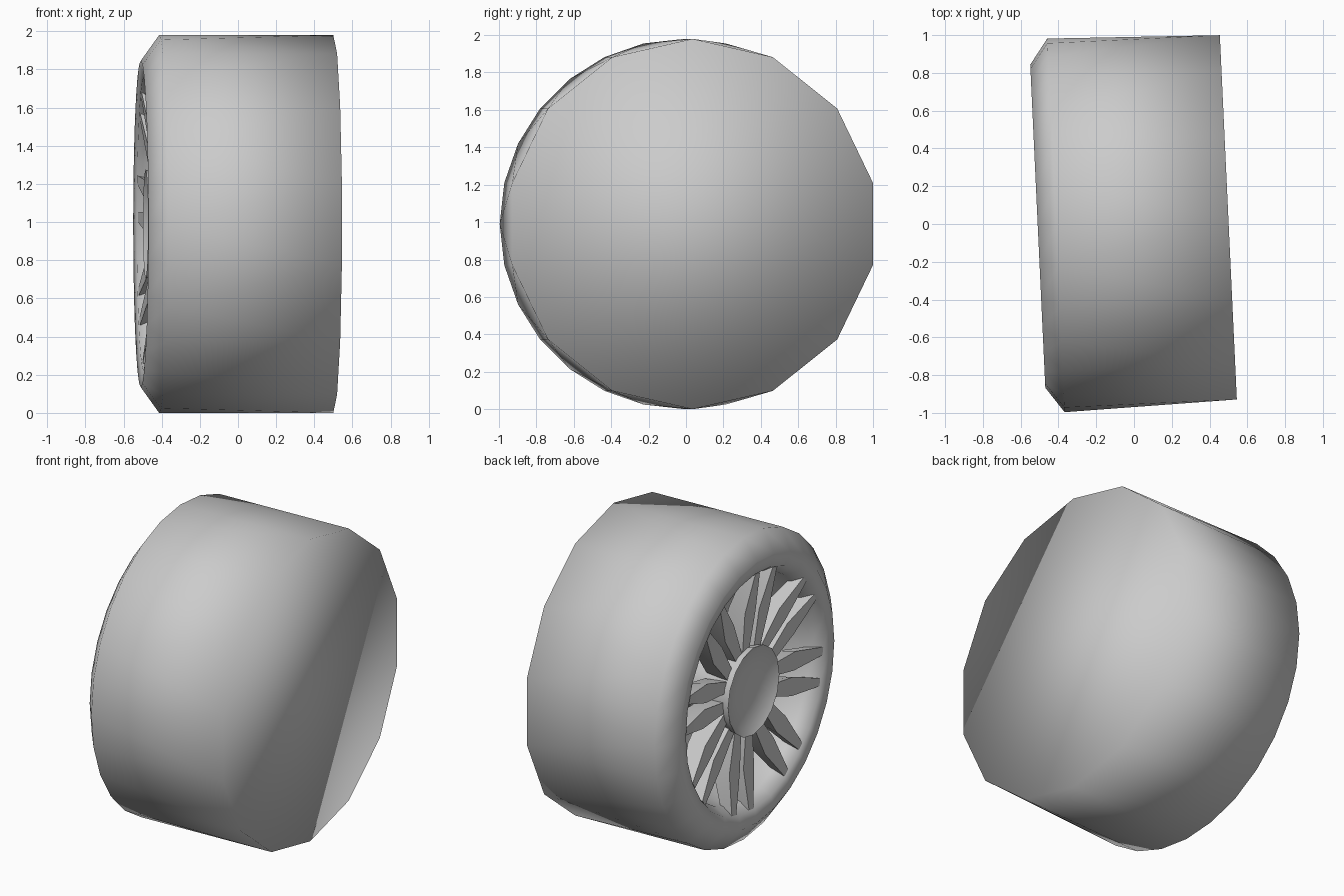
import bpy, bmesh, math
from mathutils import Matrix

if "Cube" in bpy.data.objects:
    bpy.data.objects.remove(bpy.data.objects["Cube"])

TILT = math.radians(2.67)
PLACE = Matrix.Translation((0, 0.012, 0.99)) @ Matrix.Rotation(TILT, 4, 'Z')

grey = bpy.data.materials.new("plain_grey")
grey.diffuse_color = (0.6, 0.6, 0.6, 1)
grey.use_nodes = True
grey.node_tree.nodes["Principled BSDF"].inputs["Base Color"].default_value = grey.diffuse_color


def ring(bm, r, x, n):
    """Circle of n points around the x axis, one point at the top."""
    step = 2 * math.pi / n
    return [bm.verts.new((x, r * math.cos(math.pi / 2 + i * step),
                          r * math.sin(math.pi / 2 + i * step))) for i in range(n)]


def bridge(bm, a, b):
    n = len(a)
    for i in range(n):
        j = (i + 1) % n
        bm.faces.new((a[i], a[j], b[j], b[i]))


def finish(bm, name, angle):
    bmesh.ops.recalc_face_normals(bm, faces=bm.faces)
    bm.transform(PLACE)
    me = bpy.data.meshes.new(name)
    bm.to_mesh(me)
    bm.free()
    me.materials.append(grey)
    ob = bpy.data.objects.new(name, me)
    bpy.context.collection.objects.link(ob)
    bpy.ops.object.select_all(action='DESELECT')
    ob.select_set(True)
    bpy.context.view_layer.objects.active = ob
    if angle is None:
        bpy.ops.object.shade_smooth()
    else:
        bpy.ops.object.shade_smooth_by_angle(angle=math.radians(angle))


# Tyre with recessed rim barrel: 28 sides outside, 14 on the closed inner side
bm = bmesh.new()
profile = [(0.99, -0.414), (0.856, -0.51), (0.77, -0.495), (0.725, -0.42), (0.68, -0.12)]
rings = [ring(bm, r, x, 28) for r, x in profile]
for a, b in zip(rings, rings[1:]):
    bridge(bm, a, b)
bm.faces.new(rings[-1])
back = ring(bm, 0.99, 0.5, 14)
shoulder = rings[0]
for i in range(14):
    j = (i + 1) % 14
    l0, l1, l2 = shoulder[2 * i], shoulder[2 * i + 1], shoulder[(2 * i + 2) % 28]
    bm.faces.new((back[i], l0, l1))
    bm.faces.new((back[i], l1, back[j]))
    bm.faces.new((back[j], l1, l2))
bm.faces.new(back)
finish(bm, "tyre", None)

# Dished hub
bm = bmesh.new()
rings = [ring(bm, r, x, 16) for r, x in
         [(0.12, -0.43), (0.24, -0.455), (0.285, -0.485), (0.27, -0.42), (0.2, -0.12)]]
for a, b in zip(rings, rings[1:]):
    bridge(bm, a, b)
bm.faces.new(rings[0])
finish(bm, "hub", 40)

# Eight pairs of blade spokes: radius, offset from pair centre, width, front x, back x
bm = bmesh.new()
sections = [(0.24, 0.062, 0.07, -0.44, -0.28),
            (0.50, 0.080, 0.12, -0.455, -0.32),
            (0.755, 0.097, 0.05, -0.49, -0.41)]
for k in range(8):
    t = math.radians(35 + 45 * k)
    dy, dz = -math.cos(t), math.sin(t)
    for side in (-1, 1):
        loops = []
        for r, off, w, front, rear in sections:
            pts = [(front, -w / 2), (front, w / 2), (rear, w / 4), (rear, -w / 4)]
            loops.append([bm.verts.new((x, r * dy - (side * off + s) * dz,
                                        r * dz + (side * off + s) * dy)) for x, s in pts])
        for a, b in zip(loops, loops[1:]):
            bridge(bm, a, b)
        bm.faces.new(loops[0])
        bm.faces.new(loops[-1])
finish(bm, "spokes", 35)
